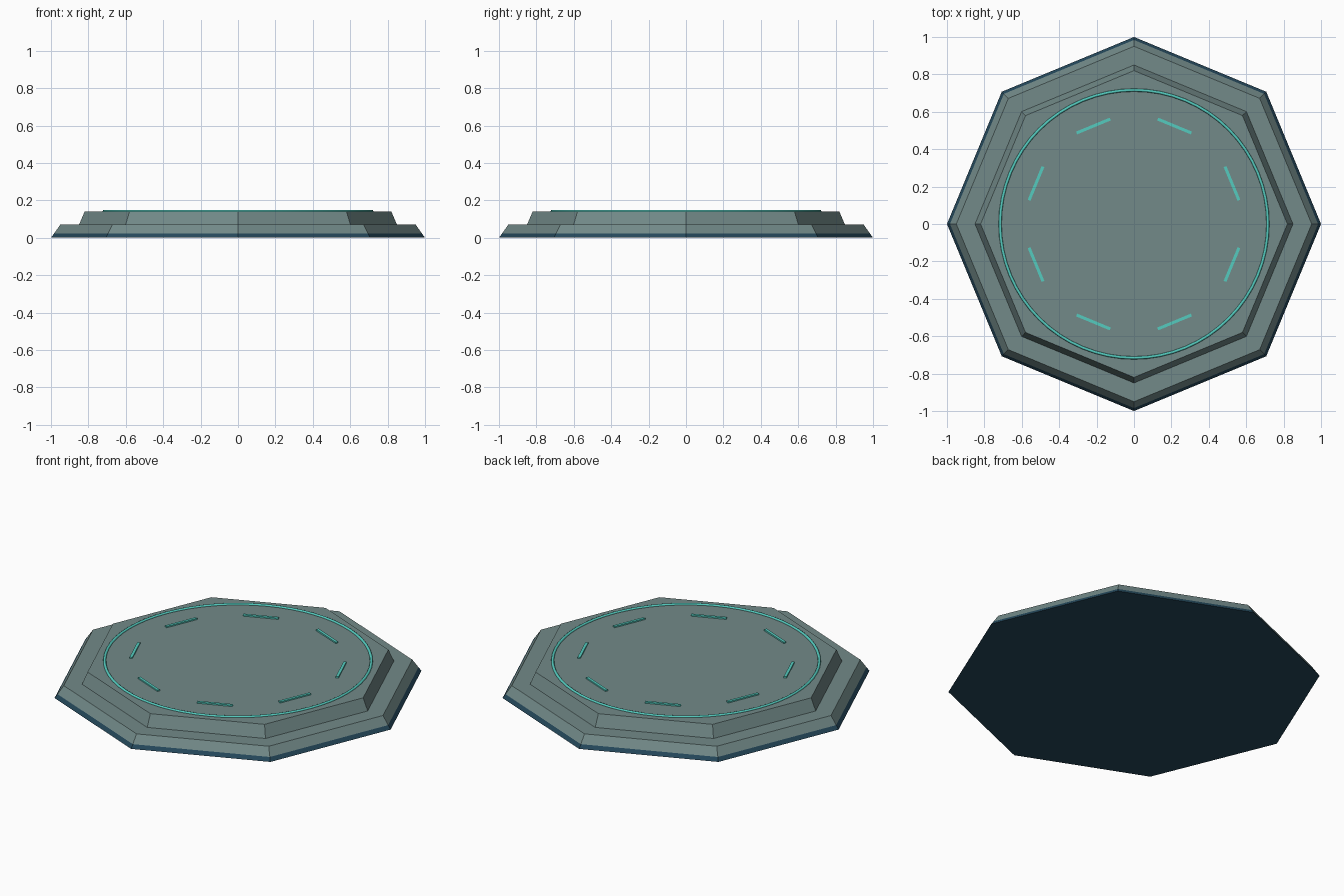
import bpy, bmesh, math
from mathutils import Matrix

if "Cube" in bpy.data.objects:
    bpy.data.objects.remove(bpy.data.objects["Cube"])


def material(name, rgb):
    m = bpy.data.materials.new(name)
    m.diffuse_color = (*rgb, 1)
    m.use_nodes = True
    m.node_tree.nodes["Principled BSDF"].inputs["Base Color"].default_value = m.diffuse_color
    return m


STONE = material("grey green stone", (0.17, 0.255, 0.25))
NAVY = material("dark blue base", (0.018, 0.065, 0.105))
TEAL = material("glowing teal", (0.09, 0.6, 0.52))


def finish(bm, name, mats):
    bmesh.ops.recalc_face_normals(bm, faces=bm.faces[:])
    me = bpy.data.meshes.new(name)
    bm.to_mesh(me)
    bm.free()
    for m in mats:
        me.materials.append(m)
    ob = bpy.data.objects.new(name, me)
    bpy.context.collection.objects.link(ob)
    return ob


# Stepped octagonal platform, lofted from (radius, height) rings
profile = [(1.0, 0), (0.984, 0.022), (0.95, 0.07), (0.85, 0.07), (0.82, 0.14)]
bm = bmesh.new()
rings = [[bm.verts.new((r * math.cos(i * math.pi / 4), r * math.sin(i * math.pi / 4), z))
          for i in range(8)] for r, z in profile]
for a, b in zip(rings, rings[1:]):
    for i in range(8):
        j = (i + 1) % 8
        bm.faces.new((a[i], a[j], b[j], b[i]))
bm.faces.new(rings[0])
bm.faces.new(rings[-1])
for f in bm.faces:  # lowest band and underside are dark blue
    f.material_index = 1 if f.calc_center_median().z < 0.02 else 0
finish(bm, "stepped_platform", [STONE, NAVY])

# Thin glowing ring on the deck
bpy.ops.mesh.primitive_torus_add(major_radius=0.716, minor_radius=0.008,
                                 major_segments=64, minor_segments=8, location=(0, 0, 0.141))
ring = bpy.context.object
ring.name = "deck_ring"
ring.data.materials.append(TEAL)
bpy.ops.object.shade_smooth_by_angle(angle=math.radians(50))

# Eight tangential light strips
for i in range(8):
    bm = bmesh.new()
    bmesh.ops.create_cube(bm, size=1, matrix=Matrix.Rotation(math.pi / 8 + i * math.pi / 4, 4, 'Z')
                          @ Matrix.Translation((0.567, 0, 0.142))
                          @ Matrix.Diagonal((0.016, 0.195, 0.012, 1)))
    finish(bm, f"light_strip_{i + 1}", [TEAL])
